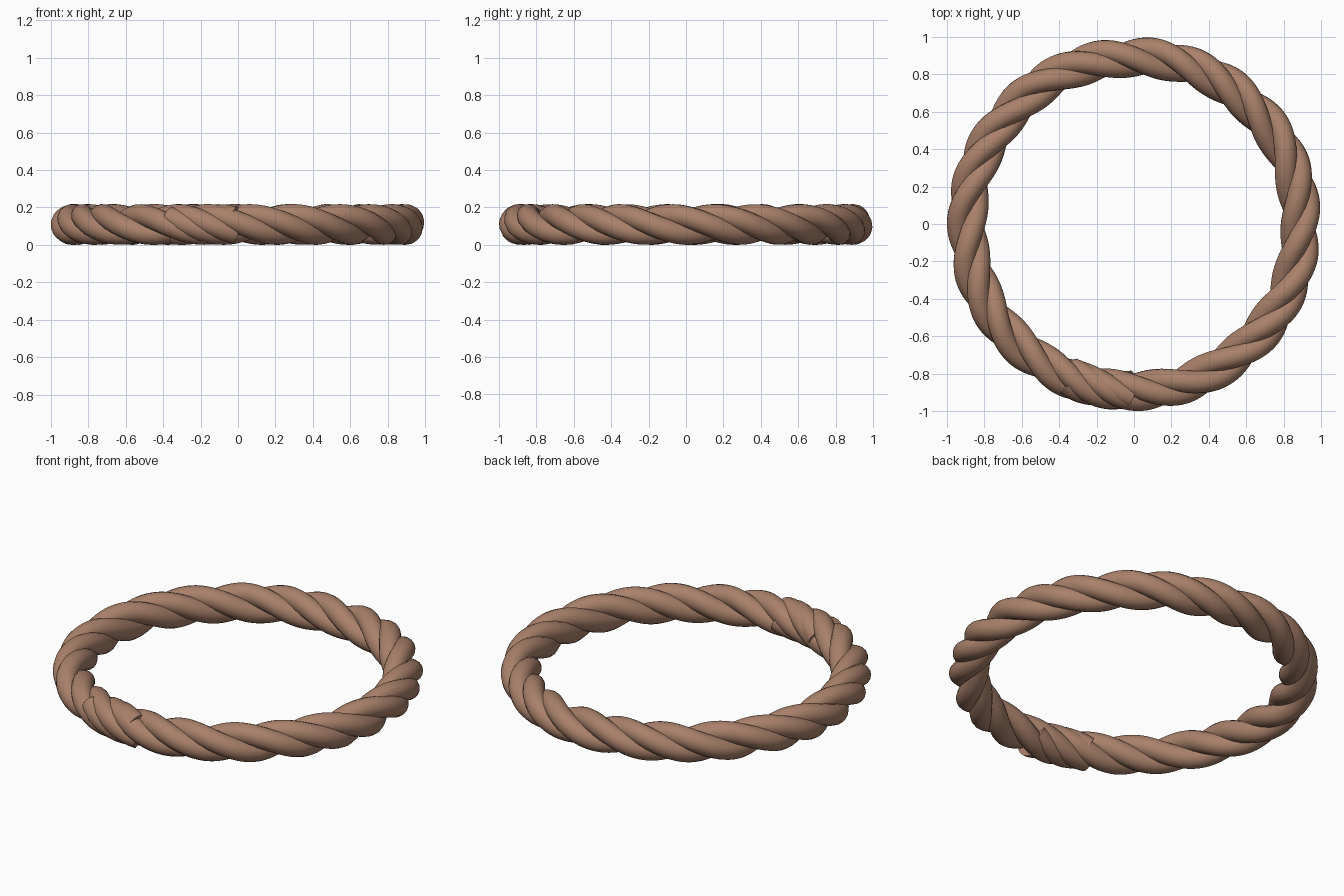
import bpy
from math import sin, cos, radians

if "Cube" in bpy.data.objects:
    bpy.data.objects.remove(bpy.data.objects["Cube"])

RING_R, MID_Z = 0.891, 0.109      # centre line of the ring
OFFSET, STRAND_R = 0.049, 0.06    # strand path radius and strand thickness
PITCH = 47.8                      # degrees of ring per full twist
START, END = -113, 269            # rope overlaps itself at the front
STEPS = 360

mat = bpy.data.materials.new("rope_brown")
mat.diffuse_color = (0.40, 0.22, 0.145, 1)
mat.use_nodes = True
mat.node_tree.nodes["Principled BSDF"].inputs["Base Color"].default_value = mat.diffuse_color


def strand(name, shift):
    """One strand twisting around the ring, swept as a round tube."""
    cu = bpy.data.curves.new(name, 'CURVE')
    cu.dimensions = '3D'
    cu.bevel_depth = STRAND_R
    cu.bevel_resolution = 6
    cu.use_fill_caps = True
    sp = cu.splines.new('POLY')
    sp.points.add(STEPS)
    for i, p in enumerate(sp.points):
        deg = START + (END - START) * i / STEPS
        twist = radians(105 + shift - 360 * (deg + 16) / PITCH)
        t = radians(deg)
        r = RING_R + OFFSET * cos(twist)
        p.co = (r * cos(t), r * sin(t), MID_Z + OFFSET * sin(twist), 1)
    ob = bpy.data.objects.new(name, cu)
    bpy.context.collection.objects.link(ob)
    cu.materials.append(mat)
    bpy.ops.object.select_all(action='DESELECT')
    ob.select_set(True)
    bpy.context.view_layer.objects.active = ob
    bpy.ops.object.convert(target='MESH')
    bpy.ops.object.shade_smooth_by_angle(angle=radians(40))


# Three strands, leaving one wider groove at shift 0
for n, shift in enumerate((70, 180, 290), 1):
    strand(f"rope_strand_{n}", shift)
